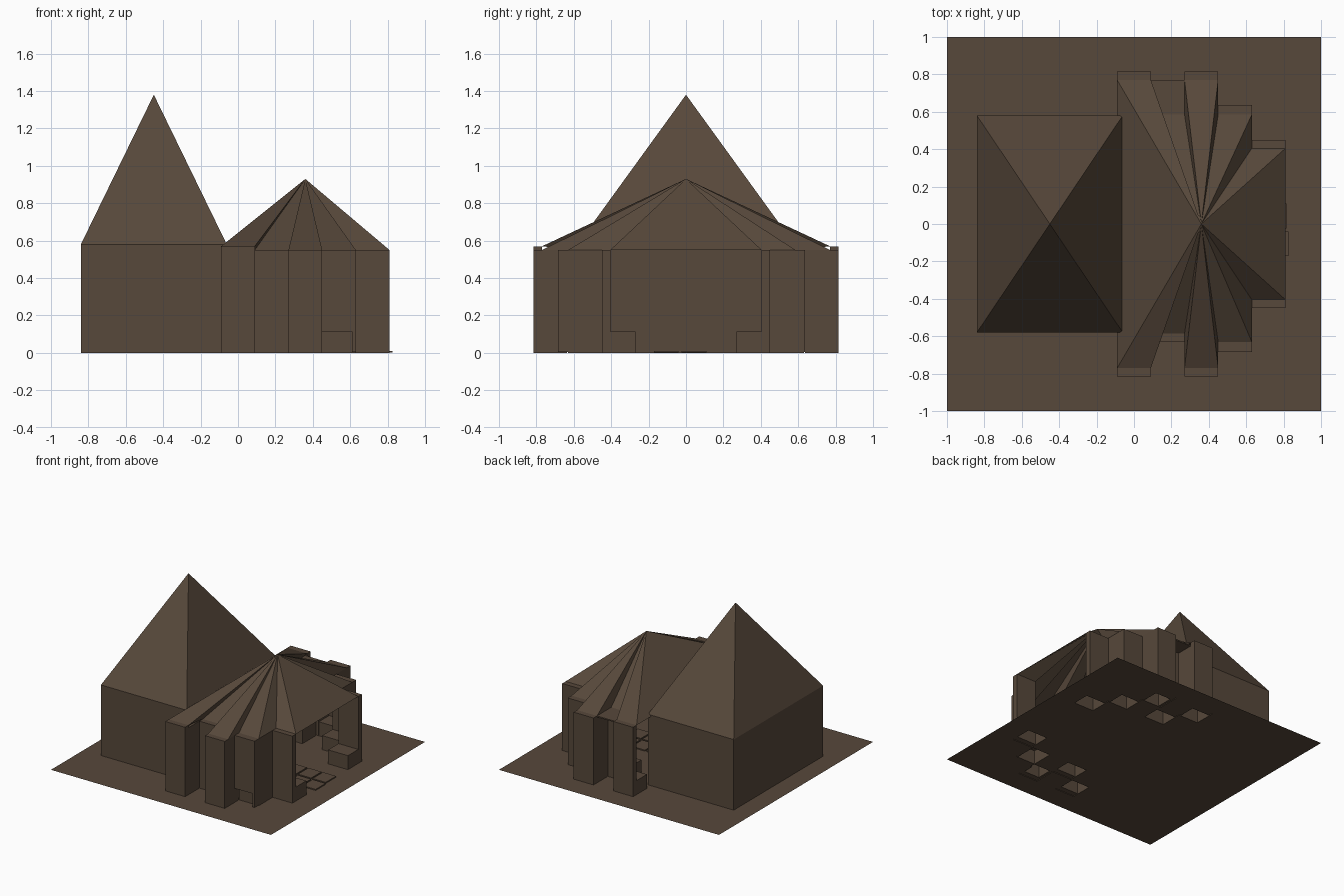
import bpy, bmesh

if "Cube" in bpy.data.objects:
    bpy.data.objects.remove(bpy.data.objects["Cube"])

brown = bpy.data.materials.new("brown timber")
brown.diffuse_color = (0.095, 0.065, 0.043, 1)
brown.use_nodes = True
brown.node_tree.nodes["Principled BSDF"].inputs["Base Color"].default_value = brown.diffuse_color


def make(name, bm, fix=True):
    if fix:
        bmesh.ops.recalc_face_normals(bm, faces=bm.faces[:])
    me = bpy.data.meshes.new(name)
    bm.to_mesh(me)
    bm.free()
    me.materials.append(brown)
    ob = bpy.data.objects.new(name, me)
    bpy.context.collection.objects.link(ob)
    return ob


def box(name, x, y, z, bottom=True):
    """Box from (min, max) ranges, optionally open underneath."""
    y = sorted(y)
    bm = bmesh.new()
    bmesh.ops.create_cube(bm, size=1)
    for v in bm.verts:
        v.co = [r[0] + (c + 0.5) * (r[1] - r[0]) for c, r in zip(v.co, (x, y, z))]
    if not bottom:
        bm.normal_update()
        bmesh.ops.delete(bm, geom=[f for f in bm.faces if f.normal.z < -0.5], context='FACES')
    return make(name, bm, bottom)


def fan(name, outline, apex):
    """Roof sheet: closed outline joined to one peak."""
    bm = bmesh.new()
    top = bm.verts.new(apex)
    vs = [bm.verts.new(p) for p in outline]
    for a, b in zip(vs, vs[1:] + vs[:1]):
        bm.faces.new((a, b, top))
    bm.normal_update()
    return make(name, bm, False)


# Bays of the pavilion: x start, outer wall y, inner wall y, plinth outer y, wall height
W = 0.18
bays_front = [(-0.09, 0.815, 0.77, 0.815, 0.57), (0.09, 0.63, 0.585, 0.63, 0.55),
              (0.27, 0.815, 0.77, 0.815, 0.55), (0.45, 0.685, 0.63, 0.63, 0.55),
              (0.63, 0.45, 0.405, 0.45, 0.55)]
bays_back = [b if b[0] != 0.45 else (0.45, 0.635, 0.585, 0.63, 0.55) for b in bays_front]
holes = []
rims = {}

for s, bays, side in ((-1, bays_front, "front"), (1, bays_back, "back")):
    rim = []
    for i, (x, yo, yi, yp, h) in enumerate(bays):
        # hollow plinth and outer wall
        box(f"{side}_plinth_{i}", (x, x + W), (s * yp, s * (yp - W)), (0, 0.115), False)
        holes.append((x, x + W, *sorted((s * yp, s * (yp - W)))))
        low = 0.115 if yo - yp > 0.03 else 0.005
        box(f"{side}_wall_{i}", (x, x + W), (s * yo, s * yi), (low, h))
        rim += [(x, s * yi, h), (x + W, s * yi, h)]
        # side wall joining the next bay, on the side of the deeper one
        if i < 4:
            nx, n_yo = bays[i + 1][0], bays[i + 1][1]
            xr = (nx - 0.02, nx) if yo > n_yo else (nx, nx + 0.02)
            box(f"{side}_side_wall_{i}", xr, (s * max(yo, n_yo), s * min(yo, n_yo)), (0.005, 0.55))
    rims[s] = rim

# Pleated pavilion roof
fan("pavilion_roof", rims[-1] + rims[1][::-1], (0.36, 0, 0.93))
box("back_recess_cap", (0.09, 0.27), (0.63, 0.77), (0.54, 0.55))

# Ground sheet with openings below the plinths
xs = sorted({-1, 1} | {round(v, 3) for h in holes for v in h[:2]})
ys = sorted({-1, 1} | {round(v, 3) for h in holes for v in h[2:]})
bm = bmesh.new()
grid = {(x, y): bm.verts.new((x, y, 0)) for x in xs for y in ys}
for x0, x1 in zip(xs, xs[1:]):
    for y0, y1 in zip(ys, ys[1:]):
        cx, cy = (x0 + x1) / 2, (y0 + y1) / 2
        if not any(a < cx < b and c < cy < d for a, b, c, d in holes):
            bm.faces.new([grid[p] for p in ((x0, y0), (x1, y0), (x1, y1), (x0, y1))])
bmesh.ops.dissolve_limit(bm, angle_limit=0.01, verts=bm.verts[:], edges=bm.edges[:])
make("ground", bm, False)

# Main hall and its pyramid roof
box("hall_walls", (-0.84, -0.06), (-0.58, 0.58), (0, 0.58), False)
fan("hall_roof", [(-0.84, -0.58, 0.58), (-0.06, -0.58, 0.58),
                  (-0.06, 0.58, 0.58), (-0.84, 0.58, 0.58)], (-0.45, 0, 1.38))

# Door and windows on the hall, facing the pavilion
for name, y, z in (("door", (-0.2, 0.11), (0.005, 0.3)),
                   ("window_left", (-0.41, -0.33), (0.22, 0.37)),
                   ("window_right", (0.24, 0.4), (0.21, 0.38))):
    box(name, (-0.062, -0.053), y, z)

# Paving stones leading out of the open end
for i in range(6):
    for j, y in enumerate(((-0.17, -0.04), (-0.025, 0.11))):
        x = 0.04 + i * 0.133 - j * 0.01
        box(f"paving_stone_{i}_{j}", (x, x + 0.12), y, (0.001, 0.01))
